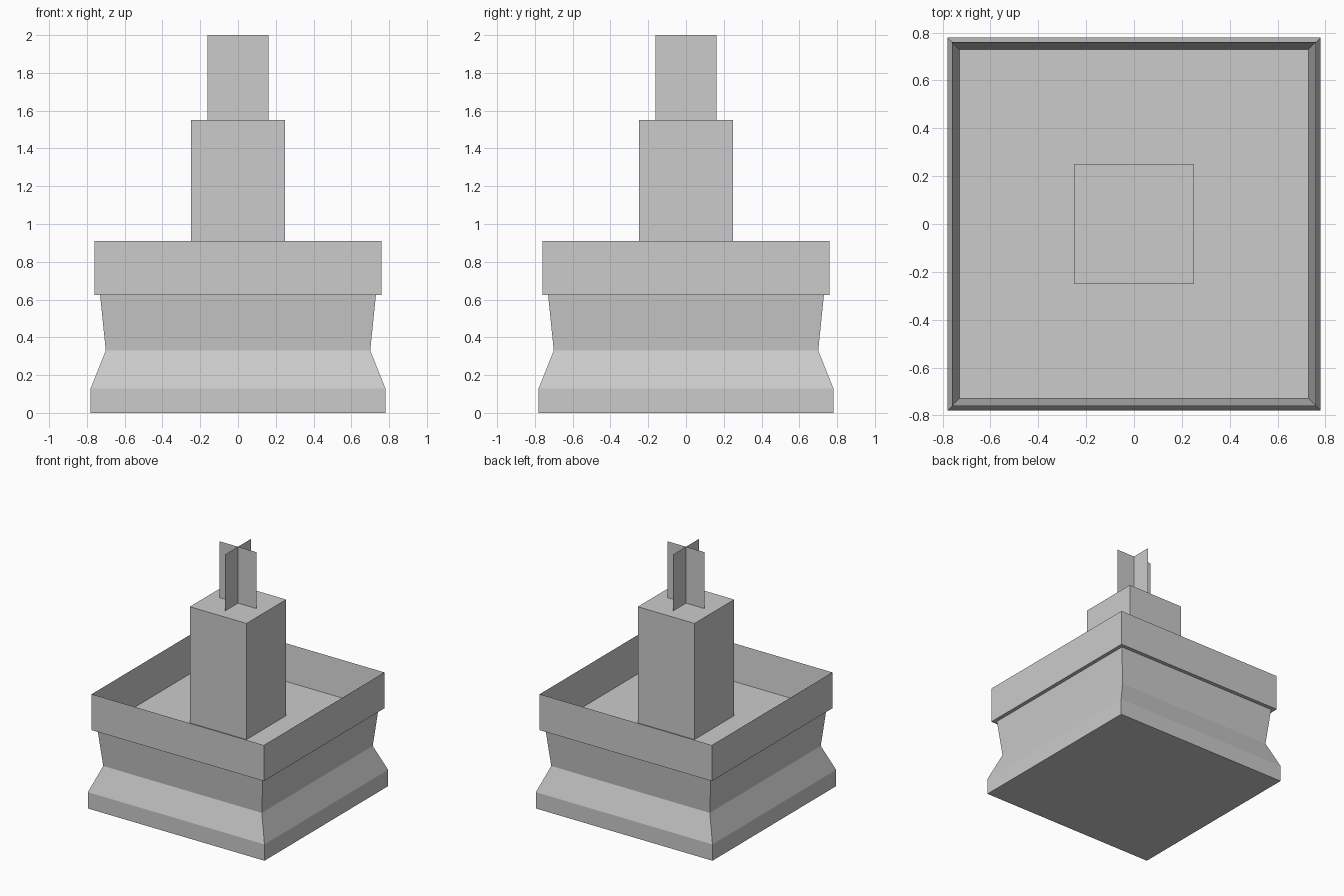
import bpy
import bmesh

if "Cube" in bpy.data.objects:
    bpy.data.objects.remove(bpy.data.objects["Cube"])


def square_loft(name, profile, cap_bottom=True, cap_top=True):
    """Loft square rings given as (half width, height) pairs."""
    bm = bmesh.new()
    rings = []
    for h, z in profile:
        corners = ((-h, -h), (h, -h), (h, h), (-h, h))
        rings.append([bm.verts.new((x, y, z)) for x, y in corners])
    for low, high in zip(rings, rings[1:]):
        for i in range(4):
            j = (i + 1) % 4
            bm.faces.new((low[i], low[j], high[j], high[i]))
    if cap_bottom:
        bm.faces.new(rings[0][::-1])
    if cap_top:
        bm.faces.new(rings[-1])
    return finish(name, bm)


def finish(name, bm):
    mesh = bpy.data.meshes.new(name)
    bm.to_mesh(mesh)
    bm.free()
    obj = bpy.data.objects.new(name, mesh)
    bpy.context.collection.objects.link(obj)
    return obj


FLOOR, RIM_TOP, PILLAR_TOP, TOP = 0.623, 0.91, 1.55, 2.0

# Waisted pedestal; its top is the basin floor
square_loft("pedestal", [(0.78, 0), (0.78, 0.13), (0.70, 0.33), (0.73, FLOOR)])

# Basin rim: underside lip, upright outside, slanted inside
square_loft("basin_rim",
            [(0.73, FLOOR), (0.76, FLOOR), (0.76, RIM_TOP), (0.73, FLOOR)],
            cap_bottom=False, cap_top=False)

# Central pillar
square_loft("pillar", [(0.25, FLOOR), (0.25, PILLAR_TOP)])

# Water jet: two crossed upright cards
bm = bmesh.new()
r = 0.162
for dx, dy in ((r, 0), (0, r)):
    bm.faces.new([bm.verts.new((s * dx, s * dy, z)) for s, z in
                  ((-1, PILLAR_TOP), (1, PILLAR_TOP), (1, TOP), (-1, TOP))])
finish("water_jet", bm)
